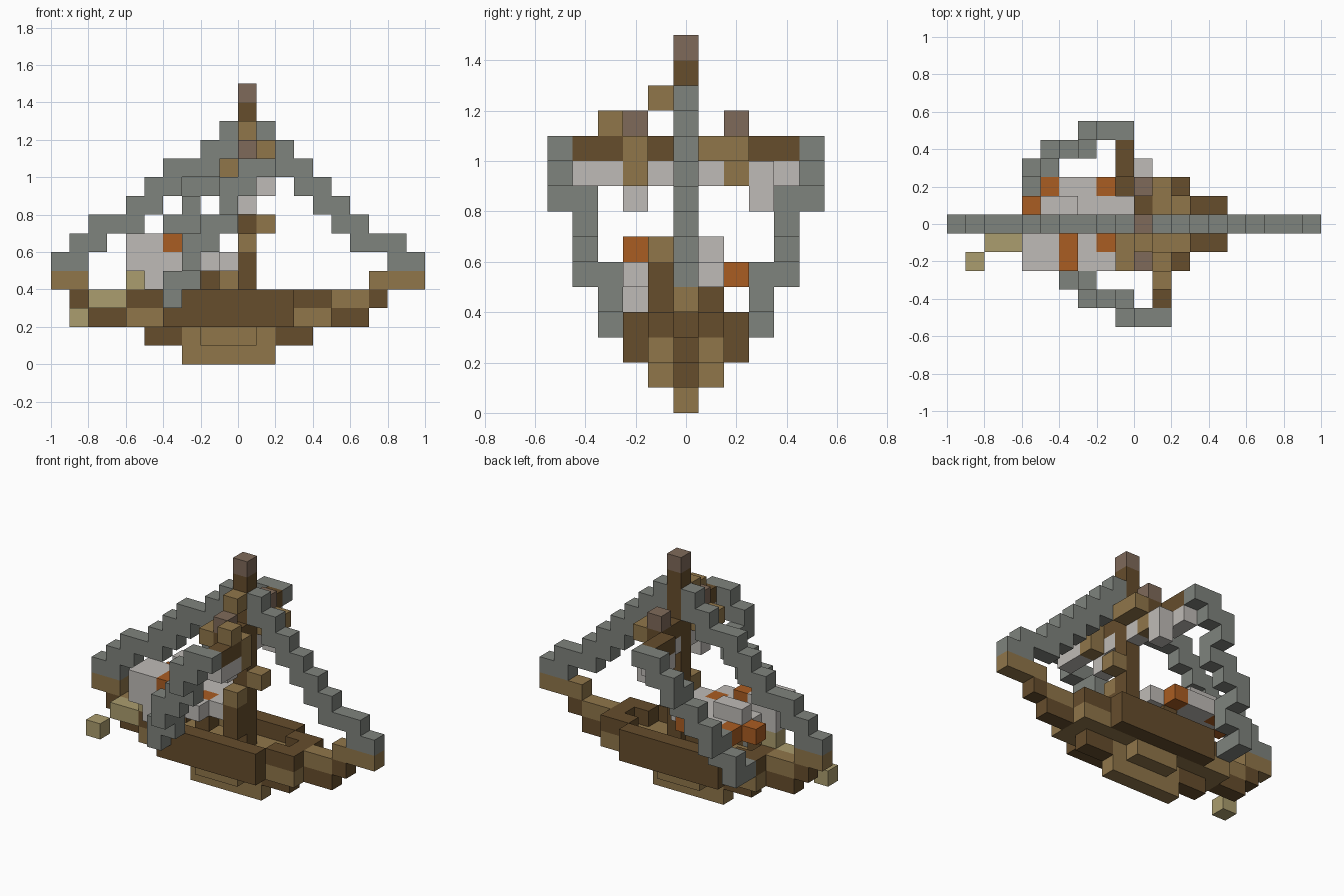
import bpy
import bmesh
from mathutils import Vector

cube = bpy.data.objects.get("Cube")
if cube:
    bpy.data.objects.remove(cube, do_unlink=True)

UNIT = 0.1
PALETTE = {
    "rope_gray": "7f837d", "dark_wood": "664d2c", "tan_wood": "90764a",
    "ashen_wood": "7f6a5a", "sail_cloth": "bfbbb7", "orange_cloth": "aa5d22",
    "pale_straw": "ab9d6e",
}


def linear(code):
    values = [int(code[n:n + 2], 16) / 255 for n in (0, 2, 4)]
    return [((v + 0.055) / 1.055) ** 2.4 if v > 0.04 else v / 12.92 for v in values] + [1]


def make_material(name, code):
    mat = bpy.data.materials.new(name)
    mat.use_nodes = True
    mat.diffuse_color = linear(code)
    mat.node_tree.nodes["Principled BSDF"].inputs["Base Color"].default_value = linear(code)
    return mat


materials = {name: make_material(name, code) for name, code in PALETTE.items()}
GRAY, DARK, TAN, ASH, CLOTH, ORANGE, STRAW = PALETTE
cells = {}


def span(value):
    """A single index or an inclusive (first, last) pair."""
    first, last = value if isinstance(value, tuple) else (value, value)
    return range(min(first, last), max(first, last) + 1)


def block(part, colour, x, y, z):
    for i in span(x):
        for j in span(y):
            for k in span(z):
                cells[i, j, k] = part, colour


def both_sides(part, colour, x, y, z):
    for side in (-1, 1):
        block(part, colour, x, side * y, z)


# Hull: stepped keel, planks and rim around a sunken deck
block("keel", TAN, (-3, 1), 0, (0, 1))
for ends in ((-5, -4), (2, 3)):
    block("keel", DARK, ends, 0, 1)
both_sides("lower_planks", TAN, (-2, 0), 1, 1)
block("deck", DARK, (-8, 6), 0, 2)
block("deck", TAN, (-6, 4), (-1, 1), 2)
both_sides("hull_sides", DARK, (-4, 2), 2, (2, 3))
for ends in ((-6, -5), (3, 4)):
    both_sides("rim", DARK, ends, 1, 3)
for x in (-6, 4):
    block("rim", DARK, x, 0, 3)

# Raised bow and stern
for ends in ((-8, -7), (5, 6)):
    block("prow_planks", TAN, ends, 0, 3)
for x in (-9, 7):
    block("prow_planks", DARK, x, 0, 3)
for ends in ((-10, -9), (7, 9)):
    block("prow_tips", TAN, ends, 0, 4)

# Mast with its brackets
block("mast", DARK, 0, 0, (3, 13))
block("mast", ASH, 0, 0, 14)
block("mast_bracket", DARK, 0, -1, (4, 5))
block("mast_bracket", TAN, 0, -1, 6)
block("mast_peg", TAN, 1, 0, 7)
both_sides("deck_posts", DARK, -2, 1, 4)
block("deck_posts", TAN, -1, 0, 4)

# Slanted yard: each half is the other turned half round the mast
for s in (-1, 1):
    block("yard", DARK, 0, (s, s * 2), 10)
    block("yard", DARK, -s, (s * 3, s * 4), 10)
    block("yard_wrap", TAN, s, (s, s * 2), 10)
    block("yard_wrap", TAN, 0, s * 2, 9)
    block("yard_wrap", ASH, 0, s * 2, 11)
    block("furled_sail", CLOTH, 0, s, 9)
    block("furled_sail", CLOTH, -s, (s * 3, s * 4), 9)
block("yard_wrap", TAN, 1, -2, (9, 10))
block("yard_wrap", TAN, 1, -3, 11)
block("yard_wrap", TAN, 0, -1, 12)
block("furled_sail", CLOTH, 0, -2, 8)
block("furled_sail", CLOTH, 0, 3, (8, 9))

# Fallen cloth heaped on the deck
heap = "cloth_heap"
block(heap, CLOTH, (-5, -2), (-1, 1), 5)
block(heap, CLOTH, (-6, -5), (-2, -1), (5, 6))
block(heap, CLOTH, -5, -2, 4)
block(heap, CLOTH, (-4, -2), -2, 5)
block(heap, CLOTH, -1, (-1, 1), 5)
block(heap, CLOTH, (-5, -4), 1, 6)
block(heap, CLOTH, (-4, -3), 2, 5)
block(heap, ORANGE, -4, (-2, -1), 6)
block(heap, ORANGE, -2, -1, 5)
block(heap, ORANGE, -6, 1, 5)
for x in (-5, -2):
    block(heap, ORANGE, x, 2, 5)

# Straw bundles beside the bow
block("straw", STRAW, (-8, -7), -1, 3)
block("straw", STRAW, -9, -2, 2)
block("straw", STRAW, -6, -1, 4)

# Long stays running from both ends up to the mast
for part, corners in (("bow_stay", [-10, -9, -8, -6, -5, -4, -2, -1, -1]),
                      ("stern_stay", [9, 8, 6, 5, 4, 3, 2, 1, 1])):
    for step in range(len(corners) - 1):
        block(part, GRAY, (corners[step], corners[step + 1]), 0, 5 + step)

# Side ropes climbing out from the hull to the yard ends
for part, side, start in (("front_rope", -1, -4), ("back_rope", 1, -6)):
    spot = Vector((start, side * 2, 3))
    moves = {"x": Vector((1, 0, 0)), "y": Vector((0, side, 0)), "z": Vector((0, 0, 1))}
    block(part, GRAY, *map(round, spot))
    for letter in "yzxzyzxzxzyzxzx":
        spot += moves[letter]
        block(part, GRAY, *map(round, spot))


def build(part):
    """Mesh the exposed faces of one part's cubes."""
    bm = bmesh.new()
    corners = {}
    own = {cell: colour for cell, (owner, colour) in cells.items() if owner == part}
    colours = sorted(set(own.values()))

    def vertex(point):
        key = tuple(round(c * 2) for c in point)
        if key not in corners:
            corners[key] = bm.verts.new((point + Vector((0.5, 0, 0.5))) * UNIT)
        return corners[key]

    for cell, colour in own.items():
        for axis in range(3):
            for sign in (-1, 1):
                n = Vector((0, 0, 0))
                n[axis] = sign
                if tuple(round(c) for c in Vector(cell) + n) in cells:
                    continue
                u = Vector((0, 0, 0))
                u[(axis + 1) % 3] = 1
                v = n.cross(u)
                middle = Vector(cell) + n / 2
                ring = [middle + (u * a + v * b) / 2
                        for a, b in ((-1, -1), (1, -1), (1, 1), (-1, 1))]
                face = bm.faces.new([vertex(p) for p in ring])
                face.material_index = colours.index(colour)
    mesh = bpy.data.meshes.new(part)
    bm.to_mesh(mesh)
    bm.free()
    for colour in colours:
        mesh.materials.append(materials[colour])
    bpy.context.collection.objects.link(bpy.data.objects.new(part, mesh))


for part in sorted({owner for owner, colour in cells.values()}):
    build(part)
